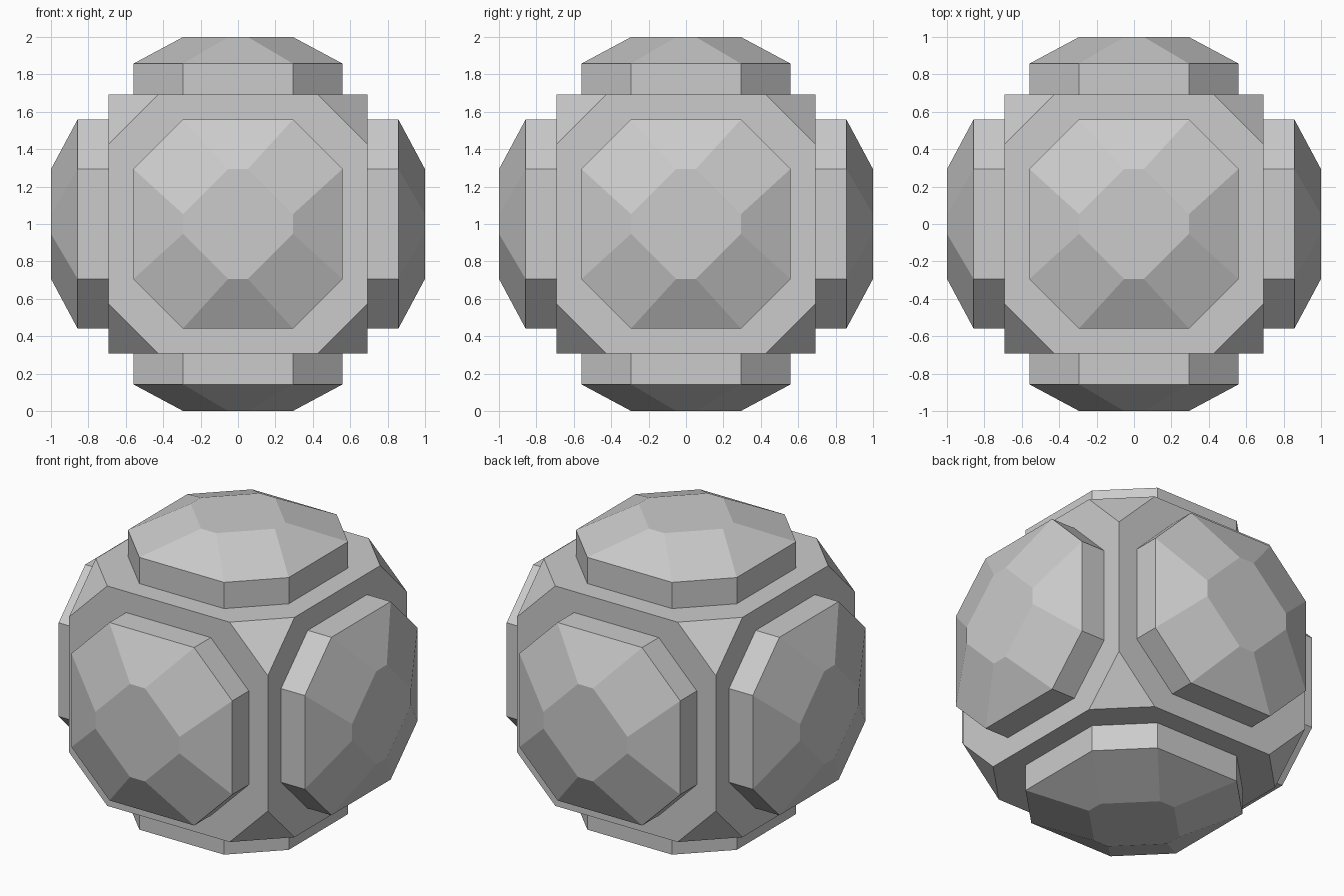
import bpy, bmesh
from itertools import product
from mathutils import Vector, Euler, Matrix
from math import pi

if "Cube" in bpy.data.objects:
    bpy.data.objects.remove(bpy.data.objects["Cube"])

CENTRE = Vector((0, 0, 1))
HALF, CUT = 0.692, 0.426      # core half size, half length of each remaining edge


def finish(bm, name):
    bmesh.ops.recalc_face_normals(bm, faces=bm.faces)
    mesh = bpy.data.meshes.new(name)
    bm.to_mesh(mesh)
    bm.free()
    obj = bpy.data.objects.new(name, mesh)
    obj.location = CENTRE
    bpy.context.collection.objects.link(obj)
    return obj


def octagon(bm, far, near, z):
    pts = [(far, -near), (far, near), (near, far), (-near, far),
           (-far, near), (-far, -near), (-near, -far), (near, -far)]
    return [bm.verts.new((x, y, z)) for x, y in pts]


# Core: cube with its eight corners sliced off
bm = bmesh.new()
bmesh.ops.create_cube(bm, size=2 * HALF)
for signs in product((-1, 1), repeat=3):
    n = Vector(signs)
    point = Vector((HALF * n.x, HALF * n.y, CUT * n.z))
    cut = bmesh.ops.bisect_plane(bm, geom=bm.verts[:] + bm.edges[:] + bm.faces[:],
                                 plane_co=point, plane_no=n.normalized(), clear_outer=True)
    edges = [e for e in cut["geom_cut"] if isinstance(e, bmesh.types.BMEdge)]
    bmesh.ops.contextual_create(bm, geom=edges)
finish(bm, "core")


# Faceted octagonal cap on each side of the core
def cap(name, rotation):
    bm = bmesh.new()
    rings = [octagon(bm, 0.56, 0.295, 0.67),
             octagon(bm, 0.56, 0.295, 0.857),
             octagon(bm, 0.293, 0.052, 1.0)]
    bm.faces.new(rings[0])
    bm.faces.new(rings[-1])
    for low, high in zip(rings, rings[1:]):
        for i in range(8):
            j = (i + 1) % 8
            bm.faces.new((low[i], low[j], high[j], high[i]))
    bmesh.ops.transform(bm, matrix=Euler(rotation).to_matrix().to_4x4(), verts=bm.verts)
    finish(bm, name)


for name, rotation in {"top_cap": (0, 0, 0), "bottom_cap": (pi, 0, 0),
                       "front_cap": (pi / 2, 0, 0), "back_cap": (-pi / 2, 0, 0),
                       "right_cap": (0, pi / 2, 0), "left_cap": (0, -pi / 2, 0)}.items():
    cap(name, rotation)
